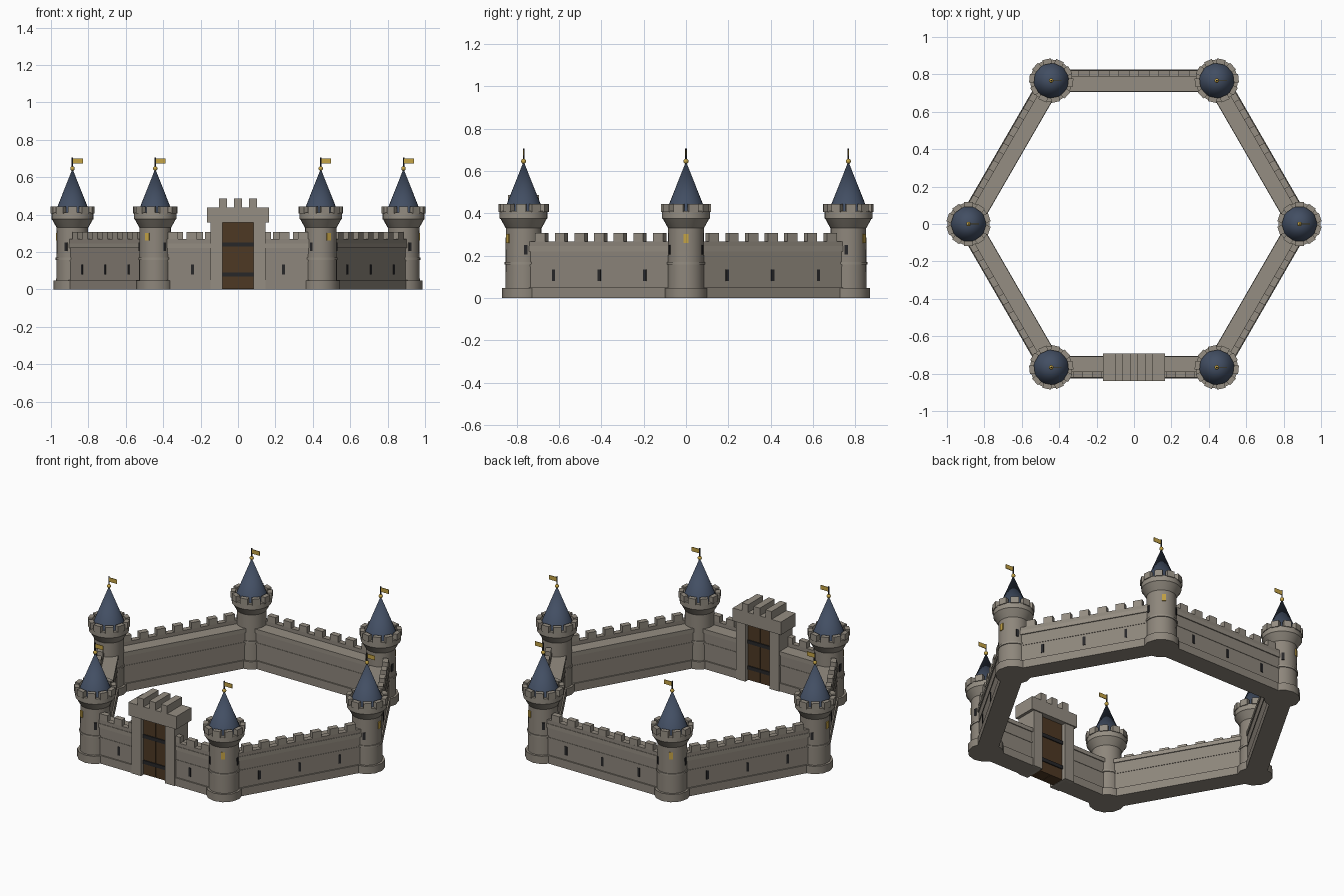
import bpy, bmesh, math
from mathutils import Matrix, Vector

if "Cube" in bpy.data.objects:
    bpy.data.objects.remove(bpy.data.objects["Cube"])

R = 0.885            # tower ring radius
A = R * math.cos(math.pi / 6)   # wall distance from centre


def mat(name, r, g, b):
    m = bpy.data.materials.new(name)
    m.diffuse_color = (r, g, b, 1)
    m.use_nodes = True
    m.node_tree.nodes["Principled BSDF"].inputs["Base Color"].default_value = m.diffuse_color
    return m


STONE = mat("stone", 0.27, 0.24, 0.20)
TRIM = mat("trim stone", 0.30, 0.27, 0.225)
SLATE = mat("blue slate", 0.055, 0.077, 0.125)
GOLD = mat("gold", 0.56, 0.37, 0.06)
WOOD = mat("dark wood", 0.075, 0.04, 0.017)
IRON = mat("iron", 0.02, 0.02, 0.022)


def finish(name, bm, material, M, smooth=False):
    me = bpy.data.meshes.new(name)
    bmesh.ops.recalc_face_normals(bm, faces=bm.faces)
    bm.to_mesh(me)
    bm.free()
    me.materials.append(material)
    ob = bpy.data.objects.new(name, me)
    bpy.context.collection.objects.link(ob)
    ob.matrix_world = M
    if smooth:
        bpy.ops.object.select_all(action='DESELECT')
        ob.select_set(True)
        bpy.context.view_layer.objects.active = ob
        bpy.ops.object.shade_smooth_by_angle(angle=math.radians(32))
    return ob


def add_box(bm, x0, x1, y0, y1, z0, z1, M=Matrix()):
    c = Vector(((x0 + x1) / 2, (y0 + y1) / 2, (z0 + z1) / 2))
    S = Matrix.Diagonal((x1 - x0, y1 - y0, z1 - z0, 1))
    bmesh.ops.create_cube(bm, size=1, matrix=M @ Matrix.Translation(c) @ S)


def boxes(name, material, M, items):
    bm = bmesh.new()
    for it in items:
        add_box(bm, *it)
    return finish(name, bm, material, M)


def lathe(name, material, M, profile, n=24):
    # revolve a (radius, height) profile about z
    bm = bmesh.new()
    vs = [bm.verts.new((r, 0, z)) for r, z in profile]
    es = [bm.edges.new(p) for p in zip(vs, vs[1:])]
    bmesh.ops.spin(bm, geom=vs + es, axis=(0, 0, 1), cent=(0, 0, 0),
                   angle=2 * math.pi, steps=n, use_duplicate=False)
    bmesh.ops.remove_doubles(bm, verts=bm.verts, dist=1e-4)
    return finish(name, bm, material, M, True)


def wall(k):
    M = Matrix.Rotation(k * math.pi / 3, 4, 'Z') @ Matrix.Translation((0, -A, 0))
    if k == 0:       # front wall is split by the gate
        spans = [(-0.42, -0.1), (0.1, 0.42)]
        merlons = [s * x for s in (-1, 1) for x in (0.15, 0.249, 0.348)]
        slits = [-0.243, 0.243]
    else:
        spans = [(-0.42, 0.42)]
        merlons = [i * 0.107 for i in range(-3, 4)]
        slits = [-0.249, 0, 0.249]
    boxes("wall_body", STONE, M, [(a, b, -0.052, 0.052, 0, 0.235) for a, b in spans])
    boxes("wall_plinth", STONE, M, [(a, b, -0.06, 0.06, 0, 0.05) for a, b in spans])
    boxes("wall_band", STONE, M, [(a, b, -0.0545, 0.0545, 0.15, 0.16) for a, b in spans])
    boxes("wall_walkway", TRIM, M, [(a, b, -0.058, 0.058, 0.22, 0.245) for a, b in spans])
    boxes("wall_parapet", STONE, M, [(a, b, -0.055, -0.022, 0.245, 0.268) for a, b in spans])
    boxes("wall_merlons", TRIM, M,
          [(x - 0.027, x + 0.027, -0.055, -0.022, 0.268, 0.306) for x in merlons])
    boxes("wall_slits", IRON, M,
          [(x - 0.008, x + 0.008, -0.055, -0.05, 0.08, 0.134) for x in slits])


def tower(k):
    a = k * math.pi / 3
    T = Matrix.Translation((R * math.cos(a), R * math.sin(a), 0))
    M = T @ Matrix.Rotation(a, 4, 'Z')      # local +x faces outward
    lathe("tower_plinth", STONE, M, [(0, 0), (0.102, 0), (0.102, 0.048), (0, 0.048)], 12)
    lathe("tower_body", STONE, M, [(0.087, 0.03), (0.084, 0.34)])
    lathe("tower_band", TRIM, M, [(0.08, 0.158), (0.0905, 0.158), (0.0905, 0.17), (0.08, 0.17)])
    lathe("tower_crown", TRIM, M, [(0.08, 0.328), (0.086, 0.332), (0.108, 0.372),
                                   (0.113, 0.376), (0.113, 0.41), (0, 0.41)])
    bm = bmesh.new()
    for i in range(10):
        add_box(bm, 0.09, 0.117, -0.023, 0.023, 0.405, 0.444,
                Matrix.Rotation((i + 0.5) * math.pi / 5, 4, 'Z'))
    finish("tower_merlons", bm, TRIM, M)
    lathe("tower_roof", SLATE, M, [(0, 0.408), (0.094, 0.408), (0, 0.645)])
    # outward lit window and two side arrow slits
    boxes("tower_window", GOLD, M, [(0.081, 0.0885, -0.012, 0.012, 0.26, 0.302)])
    bm = bmesh.new()
    for s in (-1, 1):
        add_box(bm, 0.081, 0.088, -0.008, 0.008, 0.205, 0.25,
                Matrix.Rotation(s * math.radians(66), 4, 'Z'))
    finish("tower_slits", bm, IRON, M)
    # flagpole, finial and flag (always flying to +x)
    lathe("flagpole", IRON, T, [(0, 0.62), (0.004, 0.62), (0.004, 0.705), (0, 0.705)], 8)
    bm = bmesh.new()
    bmesh.ops.create_uvsphere(bm, u_segments=12, v_segments=8, radius=0.012,
                              matrix=Matrix.Translation((0, 0, 0.646)))
    finish("finial", bm, GOLD, T, True)
    boxes("flag", GOLD, T, [(0.003, 0.055, -0.002, 0.002, 0.674, 0.7)])


for k in range(6):
    wall(k)
    tower(k)

# gatehouse
G = Matrix.Translation((0, -A, 0))
boxes("gate_jambs", TRIM, G, [(-0.147, -0.083, -0.066, 0.066, 0, 0.362),
                              (0.083, 0.147, -0.066, 0.066, 0, 0.362)])
boxes("gate_head", TRIM, G, [(-0.165, 0.165, -0.073, 0.073, 0.358, 0.438)])
boxes("gate_merlons", TRIM, G,
      [(x - 0.021, x + 0.021, -0.073, 0.073, 0.438, 0.486) for x in (-0.08, 0, 0.08)])
boxes("gate_doors", WOOD, G, [(-0.083, -0.001, -0.04, 0.04, 0.002, 0.358),
                              (0.001, 0.083, -0.04, 0.04, 0.002, 0.358)])
boxes("gate_hinge_bands", IRON, G,
      [(-0.083, 0.083, -0.046, 0.046, z - 0.011, z + 0.011) for z in (0.08, 0.24)])
